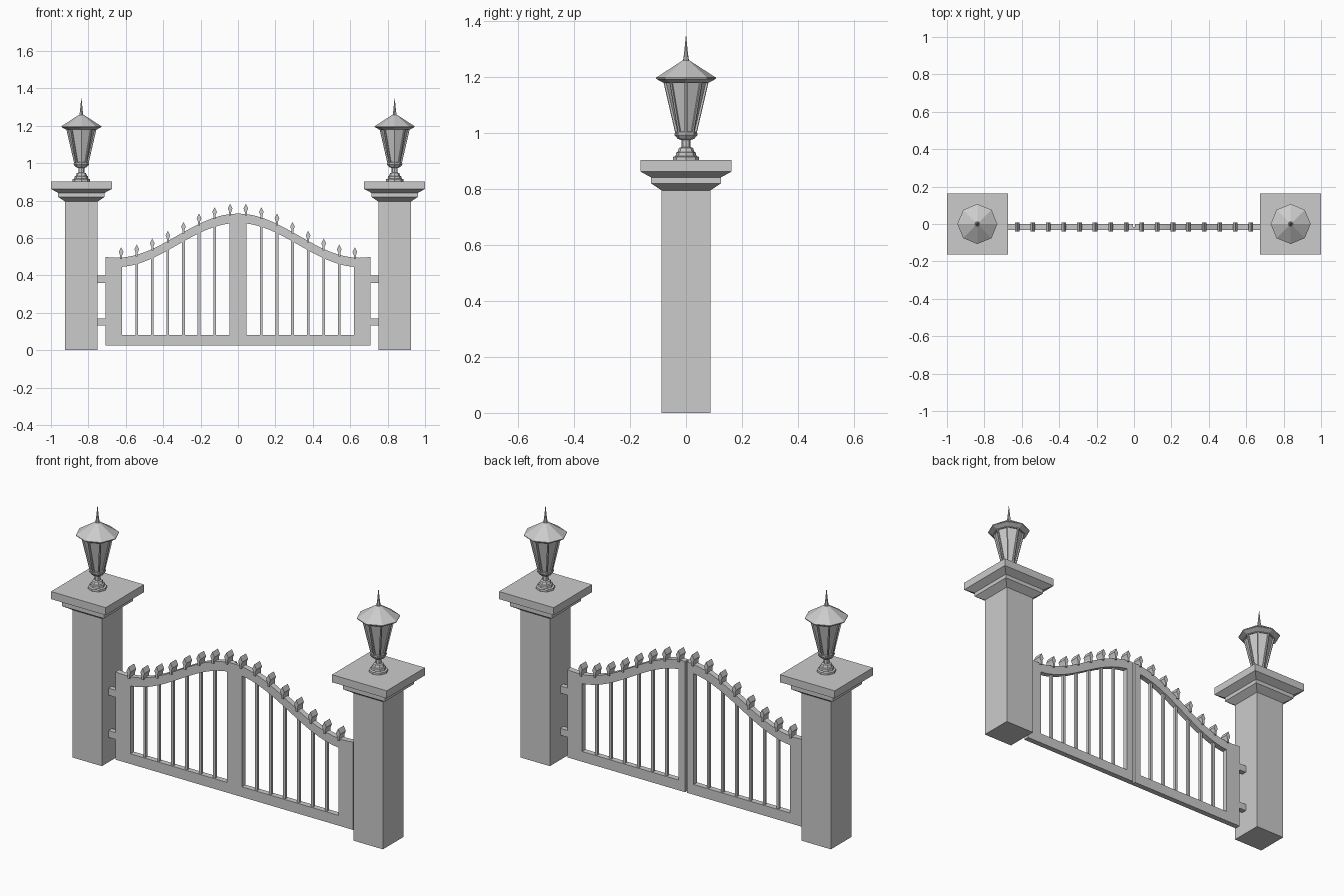
import bpy, bmesh, math
from mathutils import Vector, Matrix

if "Cube" in bpy.data.objects:
    bpy.data.objects.remove(bpy.data.objects["Cube"])

PX = 0.8375          # pillar centre
GY, GD = -0.016, 0.03  # gate plane and thickness


def finish(name, bm):
    bmesh.ops.recalc_face_normals(bm, faces=bm.faces[:])
    me = bpy.data.meshes.new(name)
    bm.to_mesh(me)
    bm.free()
    ob = bpy.data.objects.new(name, me)
    bpy.context.collection.objects.link(ob)
    return ob


def box(name, x0, x1, y0, y1, z0, z1):
    bm = bmesh.new()
    bmesh.ops.create_cube(bm, size=1)
    for v in bm.verts:
        v.co = Vector(((x0 + x1) / 2 + v.co.x * (x1 - x0),
                       (y0 + y1) / 2 + v.co.y * (y1 - y0),
                       (z0 + z1) / 2 + v.co.z * (z1 - z0)))
    return finish(name, bm)


def lathe(name, profile, sides, x, turn=0.0, inset=False):
    """Stack of polygon rings from (radius, z) pairs, capped at both ends."""
    bm = bmesh.new()
    rings = []
    for r, z in profile:
        rings.append([bm.verts.new((x + r * math.cos(turn + math.tau * i / sides),
                                    r * math.sin(turn + math.tau * i / sides), z))
                      for i in range(sides)])
    walls = []
    for a, b in zip(rings, rings[1:]):
        for i in range(sides):
            j = (i + 1) % sides
            walls.append(bm.faces.new((a[i], a[j], b[j], b[i])))
    bm.faces.new(rings[0][::-1])
    bm.faces.new(rings[-1])
    if inset:
        bm.normal_update()
        bmesh.ops.inset_individual(bm, faces=walls, thickness=0.008, depth=0)
        bmesh.ops.inset_individual(bm, faces=walls, thickness=0.0015, depth=-0.007)
    return finish(name, bm)


def slab(name, loops, y0, y1):
    """Extrude an xz outline (with optional holes) along y."""
    bm = bmesh.new()
    edges = []
    for loop in loops:
        vs = [bm.verts.new((x, y0, z)) for x, z in loop]
        edges += [bm.edges.new((vs[i], vs[(i + 1) % len(vs)])) for i in range(len(vs))]
    bmesh.ops.triangle_fill(bm, edges=edges, use_beauty=True, normal=(0, -1, 0))
    ext = bmesh.ops.extrude_face_region(bm, geom=bm.faces[:])
    bmesh.ops.translate(bm, vec=(0, y1 - y0, 0),
                        verts=[g for g in ext["geom"] if isinstance(g, bmesh.types.BMVert)])
    return finish(name, bm)


def top(x):
    """Height of the gate's sweeping upper edge."""
    return 0.612 + 0.118 * math.cos(math.pi * x / 0.65)


def sweep(x0, x1, n, drop=0.0):
    return [(x0 + (x1 - x0) * i / n, top(x0 + (x1 - x0) * i / n) - drop) for i in range(n + 1)]


# Pillars with stepped square caps, lanterns on top
R2 = math.sqrt(2)
for side, s in (("left", -1), ("right", 1)):
    x = s * PX
    pillar = [(0.0875, 0), (0.0875, 0.795), (0.125, 0.82), (0.125, 0.841),
              (0.163, 0.862), (0.163, 0.903)]
    pillar[1:2] = [(0.0875, 0.795)]
    lathe(side + "_pillar", [(r * R2, z) for r, z in pillar], 4, x, math.pi / 4)
    lathe(side + "_lamp_base", [(0.047, 0.902), (0.047, 0.914), (0.037, 0.917), (0.036, 0.929),
                                (0.030, 0.932), (0.025, 0.946), (0.016, 0.949), (0.016, 0.974),
                                (0.030, 0.979), (0.041, 0.992), (0.041, 0.998)], 8, x)
    lathe(side + "_lamp_body", [(0.038, 0.997), (0.081, 1.183)], 8, x, inset=True)
    lathe(side + "_lamp_roof", [(0.083, 1.18), (0.107, 1.193), (0.107, 1.197), (0.013, 1.258)], 8, x)
    lathe(side + "_lamp_spike", [(0.011, 1.255), (0.007, 1.283), (0.0008, 1.345)], 8, x)

    # Hinges joining gate and pillar
    for part, z0, z1 in (("lower", 0.133, 0.17), ("upper", 0.36, 0.398)):
        a, b = sorted((s * 0.70, s * 0.755))
        box(f"{side}_{part}_hinge", a, b, GY - GD / 2 + 0.001, GY + GD / 2 - 0.001, z0, z1)

    # Upright bars and pointed finials
    for k in range(8):
        bx = s * (0.0417 + 0.0833 * k)
        if 0 < k < 7:
            box(f"{side}_bar_{k}", bx - 0.007, bx + 0.007, GY - 0.007, GY + 0.007,
                0.07, top(bx) - 0.03)
        zt = top(bx)
        half = [(0.0055, -0.008), (0.0055, 0.012), (0.0125, 0.030), (0.0, 0.055)]
        outline = [(bx + w, zt + h) for w, h in half] + [(bx - w, zt + h) for w, h in half[2::-1]]
        slab(f"{side}_finial_{k}", [outline], GY - 0.024, GY + 0.024)

# Gate frame: one outline with two openings
outer = [(-0.708, 0.025), (0.708, 0.025)] + sweep(0.708, -0.708, 48)
opening = [(0.045, 0.08), (0.62, 0.08)] + sweep(0.62, 0.045, 20, 0.05)
mirrored = [(-x, z) for x, z in opening]
frame = slab("gate_frame", [outer, opening, mirrored], GY - GD / 2, GY + GD / 2)

# Meeting groove between the two leaves, on the back
groove = box("groove_cutter", -0.006, 0.006, GY, GY + 0.1, -0.1, 1.0)
groove.hide_render = True
groove.hide_viewport = True
cut = frame.modifiers.new("groove", "BOOLEAN")
cut.operation = "DIFFERENCE"
cut.solver = "EXACT"
cut.object = groove
